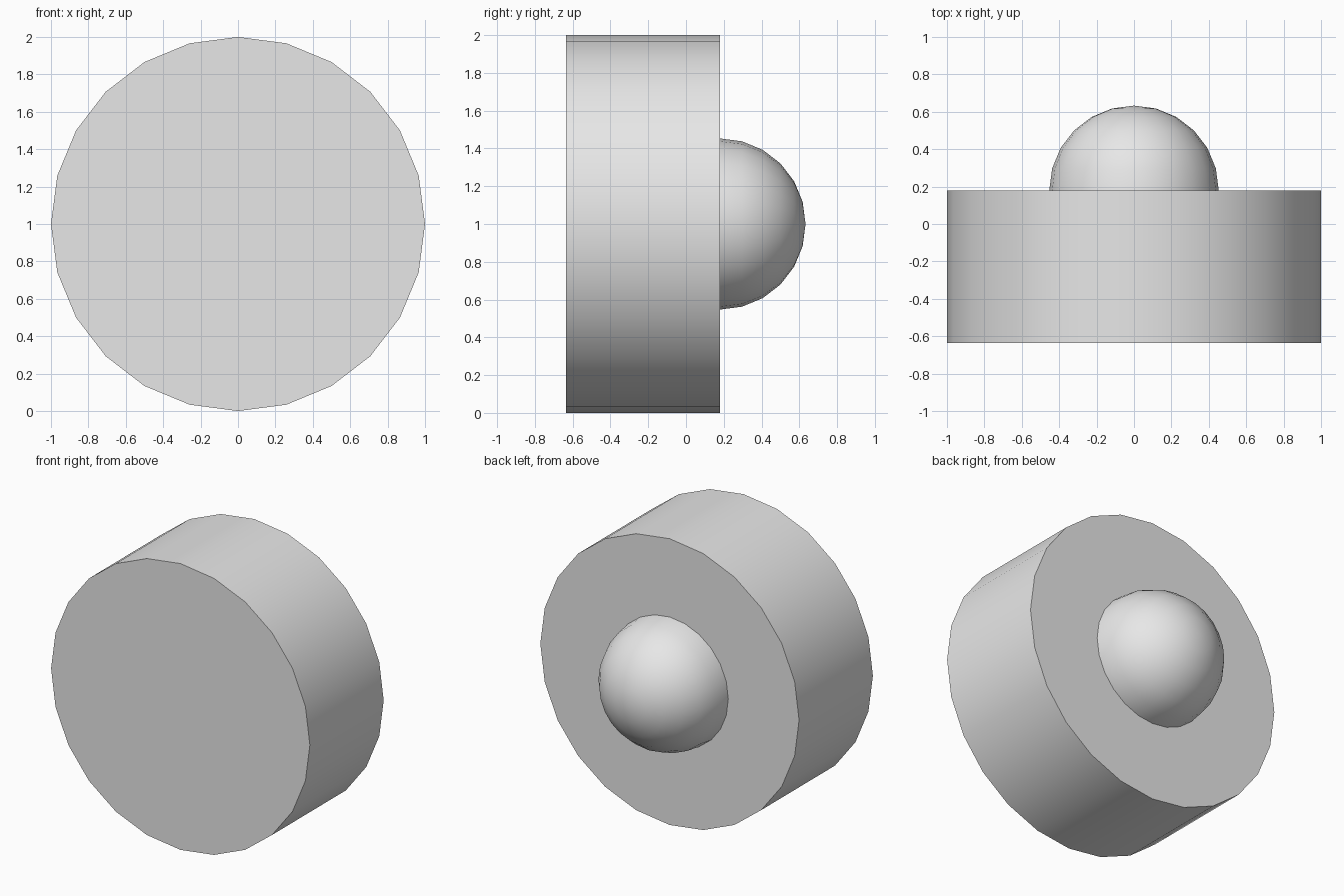
import bpy
import bmesh
import math
from mathutils import Matrix

cube = bpy.data.objects.get("Cube")
if cube:
    bpy.data.objects.remove(cube, do_unlink=True)

SIDES = 24
BACK_Y = 0.18
FRONT_Y = -0.635
DOME_RADIUS = 0.453

grey = bpy.data.materials.new("light grey")
grey.use_nodes = True
grey.diffuse_color = (0.8, 0.8, 0.8, 1)
grey.node_tree.nodes["Principled BSDF"].inputs["Base Color"].default_value = (0.8, 0.8, 0.8, 1)

# Turns the local z axis towards the back (+y)
to_back = Matrix.Rotation(-math.pi / 2, 4, "X")


def add_part(name, bm, y):
    """Place a mesh built along z so it points backwards, smooth with sharp rims."""
    bmesh.ops.transform(bm, matrix=Matrix.Translation((0, y, 1)) @ to_back, verts=bm.verts)
    bmesh.ops.recalc_face_normals(bm, faces=bm.faces)
    mesh = bpy.data.meshes.new(name)
    bm.to_mesh(mesh)
    bm.free()
    mesh.materials.append(grey)
    obj = bpy.data.objects.new(name, mesh)
    bpy.context.collection.objects.link(obj)
    bpy.ops.object.select_all(action="DESELECT")
    obj.select_set(True)
    bpy.context.view_layer.objects.active = obj
    bpy.ops.object.shade_smooth_by_angle(angle=math.radians(30))
    return obj


# Thick round disc
bm = bmesh.new()
bmesh.ops.create_cone(bm, cap_ends=True, segments=SIDES, radius1=1, radius2=1,
                      depth=BACK_Y - FRONT_Y)
add_part("disc", bm, (BACK_Y + FRONT_Y) / 2)

# Half-sphere knob on the back face
bm = bmesh.new()
bmesh.ops.create_uvsphere(bm, u_segments=SIDES, v_segments=SIDES // 2, radius=DOME_RADIUS)
lower = [v for v in bm.verts if v.co.z < -0.01]
bmesh.ops.delete(bm, geom=lower, context="VERTS")
add_part("dome", bm, BACK_Y)
